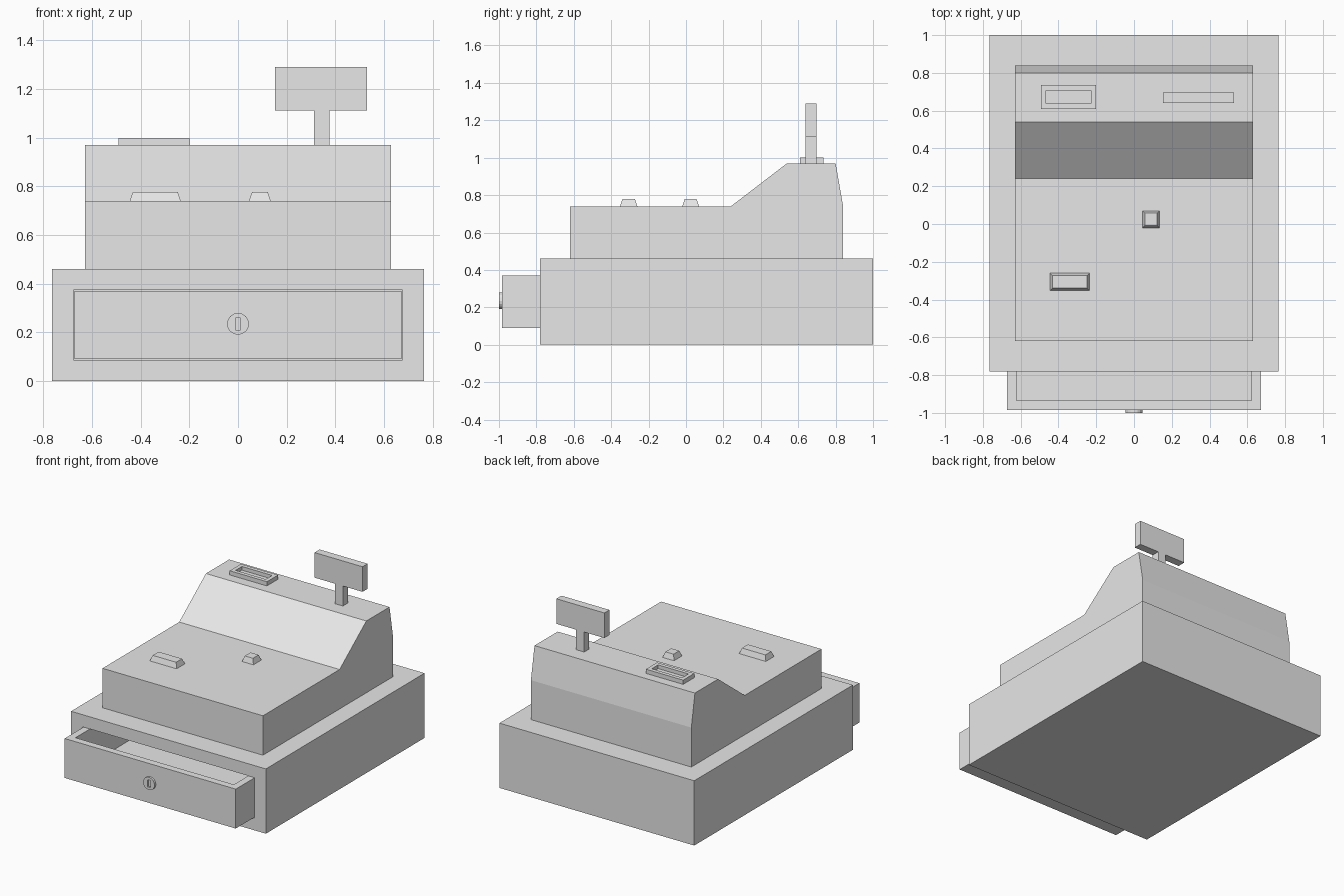
import bpy
import bmesh
import math
from mathutils import Matrix, Vector

cube = bpy.data.objects.get("Cube")
if cube:
    bpy.data.objects.remove(cube, do_unlink=True)

grey = bpy.data.materials.new("light grey")
grey.use_nodes = True
COLOR = (0.8, 0.8, 0.8, 1)
grey.diffuse_color = COLOR
grey.node_tree.nodes["Principled BSDF"].inputs["Base Color"].default_value = COLOR


def finish(name, bm):
    bmesh.ops.recalc_face_normals(bm, faces=bm.faces)
    mesh = bpy.data.meshes.new(name)
    bm.to_mesh(mesh)
    bm.free()
    mesh.materials.append(grey)
    obj = bpy.data.objects.new(name, mesh)
    bpy.context.collection.objects.link(obj)
    return obj


def box_mesh(x, y, z):
    """Box between (low, high) pairs on each axis."""
    bm = bmesh.new()
    bmesh.ops.create_cube(bm, size=1)
    for v in bm.verts:
        v.co = Vector([sum(r) / 2 + c * (r[1] - r[0]) for r, c in zip((x, y, z), v.co)])
    return bm


def facing(bm, direction):
    bm.normal_update()
    return max(bm.faces, key=lambda f: f.normal.dot(Vector(direction)))


def recess(bm, direction, rim, depth):
    """Inset the face that looks along direction and sink it."""
    face = facing(bm, direction)
    normal = face.normal.copy()
    bmesh.ops.inset_region(bm, faces=[face], thickness=rim, use_even_offset=True)
    new = bmesh.ops.extrude_discrete_faces(bm, faces=[face])["faces"][0]
    bmesh.ops.translate(bm, verts=new.verts, vec=-normal * depth)
    return new


def extrude_profile(name, points, axis_point, vec):
    bm = bmesh.new()
    face = bm.faces.new([bm.verts.new(axis_point(a, b)) for a, b in points])
    new = bmesh.ops.extrude_face_region(bm, geom=[face])["geom"]
    bmesh.ops.translate(bm, verts=[g for g in new if isinstance(g, bmesh.types.BMVert)], vec=vec)
    return finish(name, bm)


# Base cabinet with a pocket for the drawer
bm = box_mesh((-0.765, 0.765), (-0.78, 1.0), (0, 0.46))
pocket = recess(bm, (0, -1, 0), 0.05, 1.55)
for v in bm.verts:
    if abs(v.co.x) < 0.75:
        v.co.x = math.copysign(0.677, v.co.x)
        v.co.z = 0.087 if v.co.z < 0.2 else 0.374
finish("base_cabinet", bm)

# Open cash drawer, hollow from above
bm = box_mesh((-0.672, 0.672), (-0.985, 0.6), (0.09, 0.37))
recess(bm, (0, 0, 1), 0.05, 0.25)
finish("cash_drawer", bm)

# Round lock with a cut keyhole
bm = bmesh.new()
bmesh.ops.create_cone(bm, cap_ends=True, segments=16, radius1=0.045, radius2=0.045, depth=0.03,
                      matrix=Matrix.Translation((0, -0.985, 0.235)) @ Matrix.Rotation(math.pi / 2, 4, "X"))
lock = finish("drawer_lock", bm)
cutter = finish("keyhole_cutter", box_mesh((-0.011, 0.011), (-1.1, -0.988), (0.21, 0.26)))
cutter.hide_render = True
cut = lock.modifiers.new("keyhole", "BOOLEAN")
cut.operation = "DIFFERENCE"
cut.solver = "EXACT"
cut.object = cutter
bpy.context.view_layer.objects.active = lock
bpy.ops.object.modifier_apply(modifier=cut.name)
bpy.data.objects.remove(cutter, do_unlink=True)

# Upper housing: side profile swept across the width
side = [(-0.62, 0.46), (-0.62, 0.74), (0.24, 0.74), (0.54, 0.97),
        (0.8, 0.97), (0.84, 0.74), (0.84, 0.46)]
extrude_profile("upper_housing", side, lambda y, z: (-0.63, y, z), (1.26, 0, 0))


# Tapered keys
def key(name, x, y):
    bm = box_mesh(x, y, (0.74, 0.778))
    top = facing(bm, (0, 0, 1))
    bmesh.ops.translate(bm, verts=top.verts, vec=(0, 0, 0))
    center = top.calc_center_median()
    for v in top.verts:
        for i in (0, 1):
            v.co[i] -= math.copysign(0.013, v.co[i] - center[i])
    finish(name, bm)


key("wide_key", (-0.445, -0.235), (-0.353, -0.26))
key("small_key", (0.045, 0.135), (-0.02, 0.07))

# Receipt slot frame
bm = box_mesh((-0.492, -0.2), (0.61, 0.735), (0.97, 1.0))
recess(bm, (0, 0, 1), 0.027, 0.026)
finish("receipt_slot", bm)

# Customer display: panel and post as one T outline
sign = [(0.312, 0.97), (0.376, 0.97), (0.376, 1.112), (0.53, 1.112),
        (0.53, 1.29), (0.153, 1.29), (0.153, 1.112), (0.312, 1.112)]
extrude_profile("customer_display", sign, lambda x, z: (x, 0.64, z), (0, 0.057, 0))
